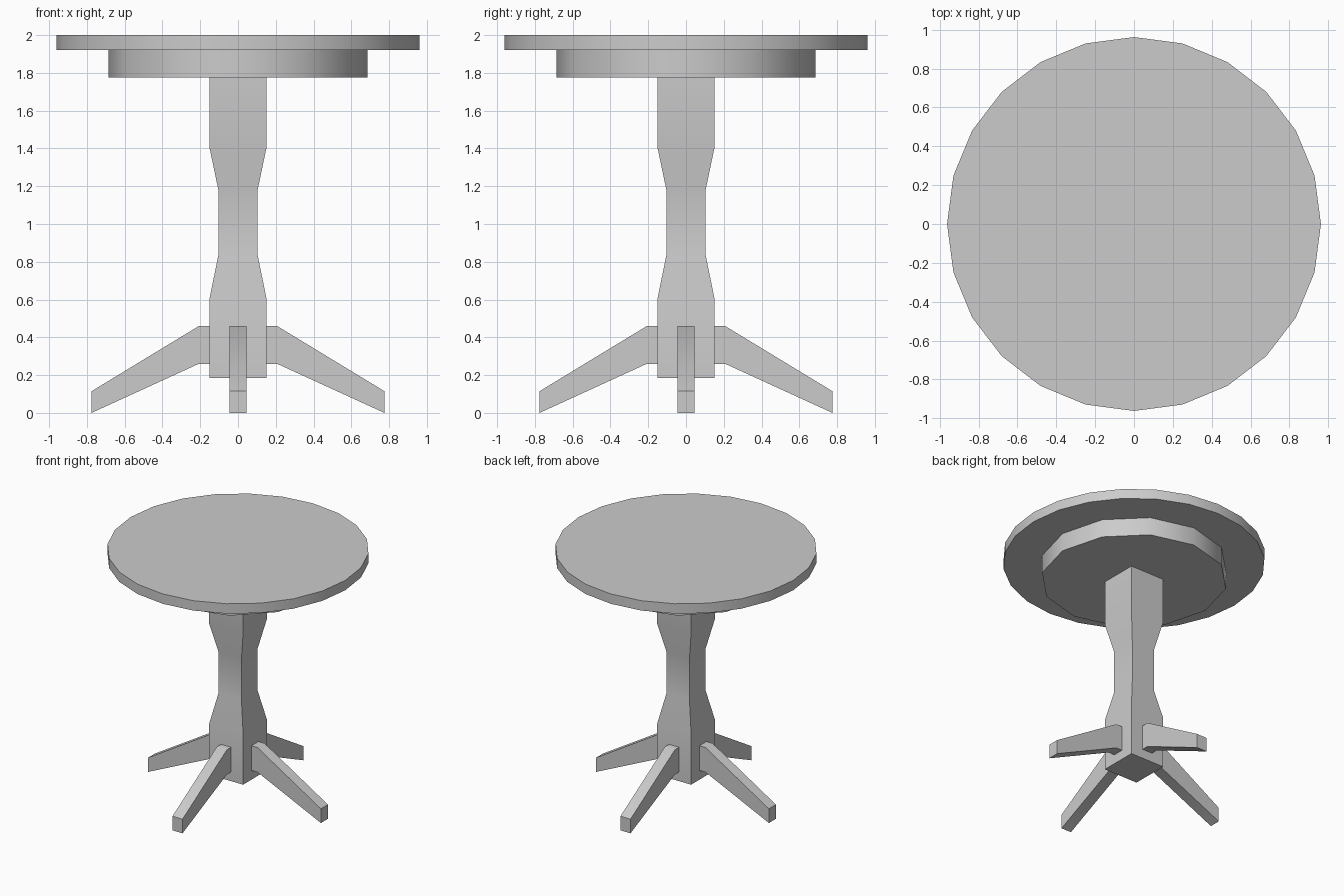
import bpy, bmesh, math
from mathutils import Matrix, Vector

if "Cube" in bpy.data.objects:
    bpy.data.objects.remove(bpy.data.objects["Cube"])


def finish(name, bm):
    bmesh.ops.recalc_face_normals(bm, faces=bm.faces)
    mesh = bpy.data.meshes.new(name)
    bm.to_mesh(mesh)
    bm.free()
    obj = bpy.data.objects.new(name, mesh)
    bpy.context.collection.objects.link(obj)
    bpy.ops.object.select_all(action='DESELECT')
    obj.select_set(True)
    bpy.context.view_layer.objects.active = obj
    bpy.ops.object.shade_smooth_by_angle(angle=math.radians(35))
    return obj


def lathe(name, sides, profile, turn=0.0):
    """Stack of regular polygon rings (corner radius, height), capped at both ends."""
    bm = bmesh.new()
    rings = []
    for r, z in profile:
        angles = [turn + math.tau * i / sides for i in range(sides)]
        rings.append([bm.verts.new((r * math.cos(a), r * math.sin(a), z)) for a in angles])
    for low, high in zip(rings, rings[1:]):
        for i in range(sides):
            j = (i + 1) % sides
            bm.faces.new((low[i], low[j], high[j], high[i]))
    bm.faces.new(rings[0][::-1])
    bm.faces.new(rings[-1])
    return finish(name, bm)


def leg(name, angle):
    """Side outline of the leg, extruded to its thickness and turned into place."""
    outline = [(0.15, 0.26), (0.207, 0.26), (0.775, 0.0),
               (0.775, 0.115), (0.207, 0.46), (0.15, 0.46)]
    half = 0.045
    bm = bmesh.new()
    face = bm.faces.new([bm.verts.new((x, -half, z)) for x, z in outline])
    new = bmesh.ops.extrude_face_region(bm, geom=[face], use_keep_orig=True)["geom"]
    moved = [v for v in new if isinstance(v, bmesh.types.BMVert)]
    bmesh.ops.translate(bm, verts=moved, vec=Vector((0, 2 * half, 0)))
    bm.transform(Matrix.Rotation(angle, 4, 'Z'))
    return finish(name, bm)


# Round top and the smaller disc below it
lathe("table_top", 24, [(0.962, 1.92), (0.962, 2.0)])
lathe("top_support", 12, [(0.685, 1.775), (0.685, 1.92)])

# Square column with a narrowed waist
waist = [(0.152, 0.185), (0.152, 0.60), (0.104, 0.835),
         (0.104, 1.18), (0.152, 1.41), (0.152, 1.775)]
lathe("column", 4, [(h * math.sqrt(2), z) for h, z in waist], math.pi / 4)

# Four splayed legs
for i, side in enumerate(("right", "back", "left", "front")):
    leg(side + "_leg", i * math.pi / 2)
